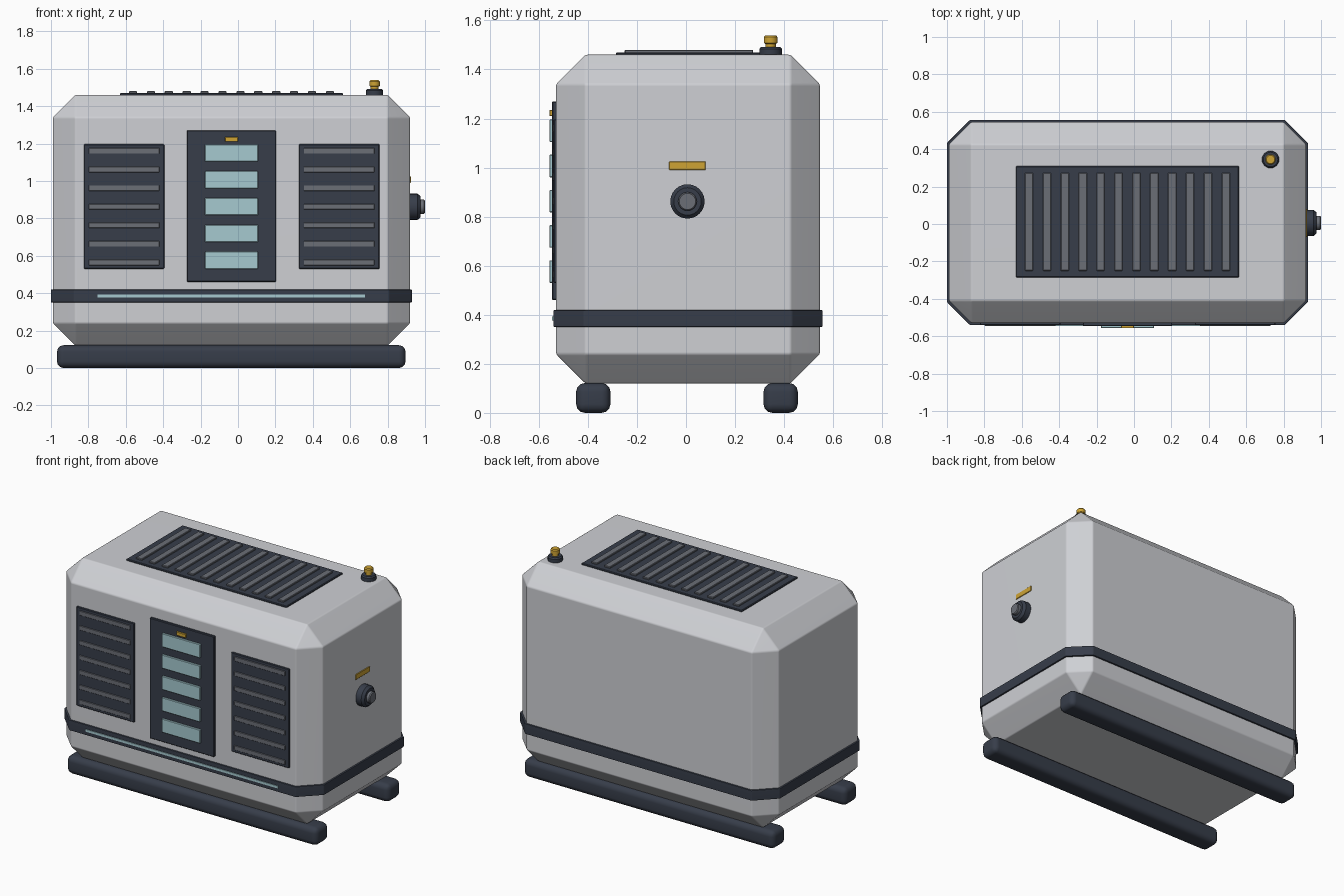
import bpy
import bmesh
from math import radians
from mathutils import Matrix, Vector

if "Cube" in bpy.data.objects:
    bpy.data.objects.remove(bpy.data.objects["Cube"], do_unlink=True)


def material(name, rgb):
    m = bpy.data.materials.new(name)
    m.use_nodes = True
    m.diffuse_color = (*rgb, 1)
    m.node_tree.nodes["Principled BSDF"].inputs["Base Color"].default_value = (*rgb, 1)
    return m


SHELL = material("light grey shell", (0.62, 0.63, 0.66))
DARK = material("dark slate", (0.038, 0.047, 0.068))
SLAT = material("mid grey", (0.145, 0.157, 0.182))
GLOW = material("pale cyan", (0.38, 0.59, 0.63))
GOLD = material("amber", (0.62, 0.37, 0.034))


def finish(name, bm, mat, bevels=()):
    """Turn a bmesh into an object, bevel it and shade it."""
    bmesh.ops.recalc_face_normals(bm, faces=bm.faces)
    mesh = bpy.data.meshes.new(name)
    bm.to_mesh(mesh)
    bm.free()
    mesh.materials.append(mat)
    ob = bpy.data.objects.new(name, mesh)
    bpy.context.collection.objects.link(ob)
    bpy.ops.object.select_all(action="DESELECT")
    ob.select_set(True)
    bpy.context.view_layer.objects.active = ob
    for width, segments in bevels:
        mod = ob.modifiers.new("bevel", "BEVEL")
        mod.width, mod.segments = width, segments
        mod.limit_method, mod.angle_limit = "ANGLE", radians(30)
        bpy.ops.object.modifier_apply(modifier=mod.name)
    bpy.ops.object.shade_smooth_by_angle(angle=radians(30))
    mod = ob.modifiers.new("weighted normals", "WEIGHTED_NORMAL")
    mod.keep_sharp = True
    return ob


def box(name, x, y, z, mat, *bevels):
    """Box from its (min, max) ranges along each axis."""
    bm = bmesh.new()
    spans = (x, y, z)
    size = [b - a for a, b in spans]
    mid = Vector([(a + b) / 2 for a, b in spans])
    bmesh.ops.create_cube(bm, size=1, matrix=Matrix.Translation(mid) @ Matrix.Diagonal((*size, 1)))
    return finish(name, bm, mat, bevels)


def lathe(name, profile, origin, mat, sideways=False, sides=24):
    """Spin a (radius, height) profile about z, or about x when sideways."""
    bm = bmesh.new()
    verts = [bm.verts.new((r, 0, h)) for r, h in profile]
    edges = [bm.edges.new(pair) for pair in zip(verts, verts[1:])]
    bmesh.ops.spin(bm, geom=verts + edges, axis=(0, 0, 1), cent=(0, 0, 0),
                   steps=sides, angle=radians(360))
    bmesh.ops.remove_doubles(bm, verts=bm.verts, dist=0.0001)
    turn = Matrix.Rotation(radians(90), 4, "Y") if sideways else Matrix()
    bm.transform(Matrix.Translation(origin) @ turn)
    return finish(name, bm, mat)


# Main housing
CX, CY = -0.035, 0.008
FRONT, SIDE, TOP = -0.53, 0.92, 1.46
box("housing", (-0.99, SIDE), (FRONT, 0.546), (0.12, TOP), SHELL, (0.12, 1), (0.008, 2))

# Trim belt: an eight-sided prism following the chamfered corners
bm = bmesh.new()
hx, hy, cut = 0.966, 0.549, 0.125
quarter = [(hx, hy - cut), (hx - cut, hy)]
outline = (quarter + [(-x, y) for x, y in reversed(quarter)]
           + [(-x, -y) for x, y in quarter] + [(x, -y) for x, y in reversed(quarter)])
face = bm.faces.new([bm.verts.new((CX + x, CY + y, 0.35)) for x, y in outline])
top = bmesh.ops.extrude_face_region(bm, geom=[face])["geom"]
bmesh.ops.translate(bm, vec=(0, 0, 0.07),
                    verts=[v for v in top if isinstance(v, bmesh.types.BMVert)])
finish("trim_belt", bm, DARK, [(0.006, 2)])
box("belt_light", (-0.75, 0.68), (-0.546, -0.535), (0.377, 0.393), GLOW)

# Skids
for name, y in (("front_skid", -0.378), ("rear_skid", 0.386)):
    box(name, (-0.968, 0.896), (y - 0.07, y + 0.07), (0, 0.122), DARK, (0.036, 3))

# Front vents with horizontal slats
for name, x in (("right", -0.609), ("left", 0.541)):
    box(f"{name}_vent", (x - 0.215, x + 0.215), (-0.54, FRONT + 0.01), (0.53, 1.197),
        DARK, (0.004, 1))
    for i in range(7):
        z = 0.564 + i * 0.0995
        box(f"{name}_vent_slat_{i + 1}", (x - 0.189, x + 0.189), (-0.545, -0.535),
            (z - 0.015, z + 0.015), SLAT, (0.002, 1))

# Central indicator panel
box("indicator_panel", (CX - 0.239, CX + 0.239), (-0.546, FRONT + 0.01), (0.46, 1.27),
    DARK, (0.004, 1))
for i in range(5):
    z = 0.576 + i * 0.1435
    box(f"indicator_window_{i + 1}", (CX - 0.142, CX + 0.142), (-0.557, -0.54),
        (z - 0.046, z + 0.046), GLOW, (0.003, 1))
box("indicator_tag", (CX - 0.035, CX + 0.035), (-0.557, -0.54), (1.21, 1.235), GOLD, (0.002, 1))

# Roof grille with slats running front to back
box("roof_grille", (CX - 0.596, CX + 0.596), (0.012 - 0.298, 0.012 + 0.298),
    (TOP - 0.01, 1.47), DARK, (0.004, 1))
for i in range(12):
    x = CX + (i - 5.5) * 0.0957
    box(f"roof_slat_{i + 1}", (x - 0.022, x + 0.022), (0.012 - 0.262, 0.012 + 0.262),
        (TOP, 1.48), SLAT, (0.003, 1))

# Roof filler cap
spot = (0.73, 0.345, TOP)
lathe("cap_base", [(0, -0.01), (0.046, -0.01), (0.046, 0.024), (0.039, 0.032), (0, 0.032)],
      spot, DARK)
lathe("filler_cap", [(0, 0.025), (0.021, 0.025), (0.021, 0.044), (0.028, 0.048),
                     (0.028, 0.072), (0.022, 0.079), (0, 0.079)], spot, GOLD)

# Side connector and its tag
spot = (SIDE, 0.006, 0.862)
lathe("connector_ring", [(0, -0.01), (0.07, -0.01), (0.07, 0.04), (0.056, 0.056), (0, 0.056)],
      spot, DARK, sideways=True)
lathe("connector_core", [(0, 0.05), (0.038, 0.05), (0.038, 0.074), (0.033, 0.08), (0, 0.08)],
      spot, SLAT, sideways=True)
box("side_tag", (SIDE - 0.004, SIDE + 0.005), (-0.069, 0.08), (0.99, 1.025), GOLD, (0.002, 1))
